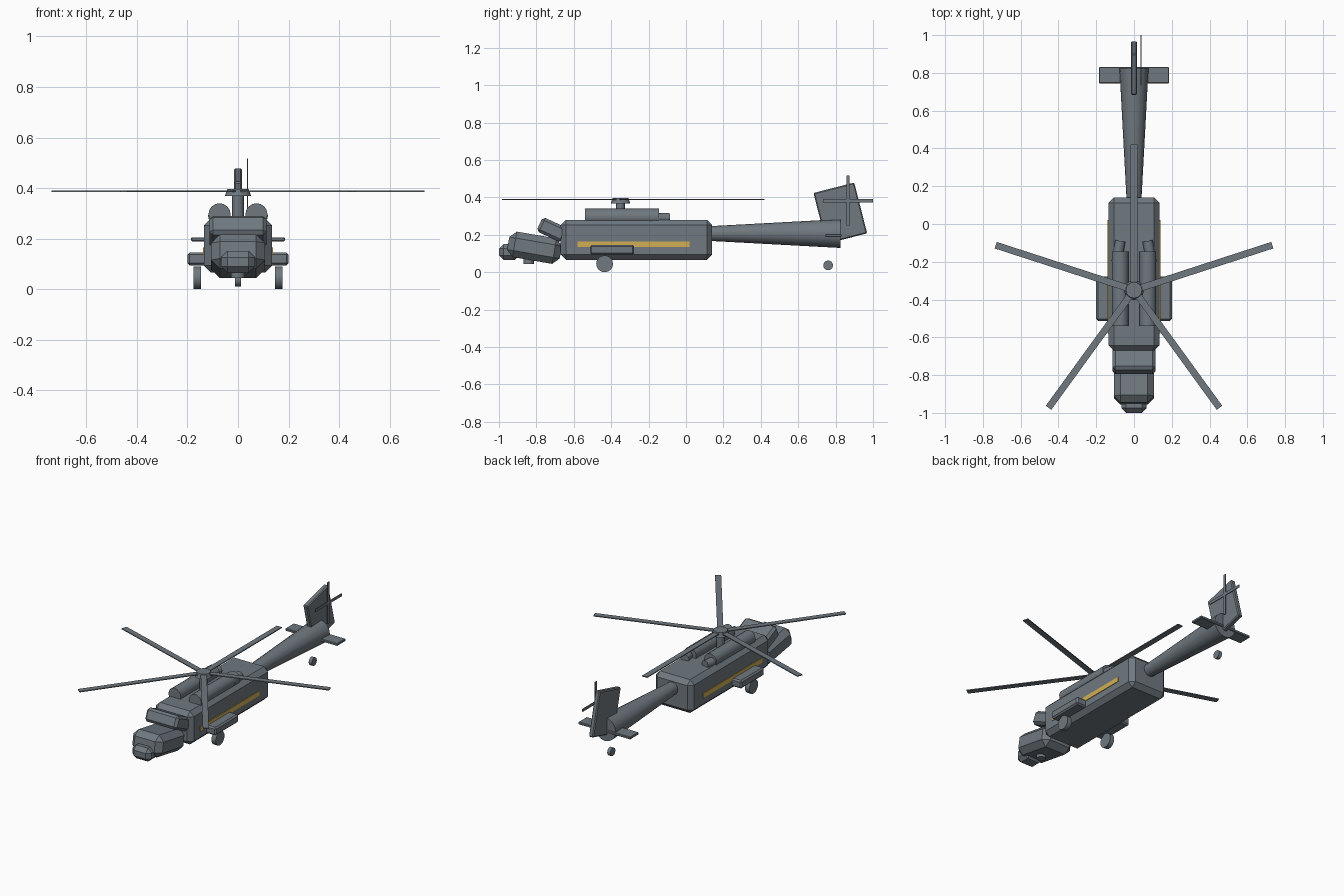
import bpy
import math
from mathutils import Matrix, Vector

if "Cube" in bpy.data.objects:
    bpy.data.objects.remove(bpy.data.objects["Cube"])


def make_material(name, colour):
    mat = bpy.data.materials.new(name)
    mat.use_nodes = True
    mat.diffuse_color = colour
    mat.node_tree.nodes["Principled BSDF"].inputs["Base Color"].default_value = colour
    return mat


GREY = make_material("slate grey", (0.16, 0.19, 0.215, 1))
GOLD = make_material("gold stripe", (0.65, 0.43, 0.09, 1))


def finish(name, mat, chamfer=0):
    obj = bpy.context.object
    obj.name = name
    obj.data.materials.append(mat)
    if chamfer:
        mod = obj.modifiers.new("chamfer", 'BEVEL')
        mod.width = chamfer
        mod.segments = 1
    return obj


def box(name, centre, size, chamfer=0, tilt=0, mat=GREY):
    """Box with chamfered edges, tilted about the x axis."""
    bpy.ops.mesh.primitive_cube_add(size=1, location=centre)
    obj = finish(name, mat, chamfer)
    obj.data.transform(Matrix.Diagonal((*size, 1)))
    obj.rotation_euler.x = tilt
    return obj


def rod(name, start, end, r1, r2=None, sides=16):
    """Cylinder or cone running from start to end."""
    start, end = Vector(start), Vector(end)
    axis = end - start
    bpy.ops.mesh.primitive_cone_add(
        vertices=sides, radius1=r1, radius2=r1 if r2 is None else r2,
        depth=axis.length, location=(start + end) / 2)
    obj = finish(name, GREY)
    obj.rotation_euler = axis.to_track_quat('Z', 'Y').to_euler()
    bpy.ops.object.shade_smooth_by_angle(angle=math.radians(30))
    return obj


# Fuselage, nose and windscreen
box("fuselage", (0, -0.265, 0.173), (0.27, 0.81, 0.214), 0.028)
box("nose", (0, -0.81, 0.131), (0.214, 0.285, 0.138), 0.035, -0.17)
box("windscreen", (0, -0.715, 0.227), (0.226, 0.15, 0.084), 0.015, -0.43)
box("nose_sensor", (0, -0.945, 0.108), (0.134, 0.11, 0.086), 0.025)
rod("chin_turret", (0, -0.842, 0.045), (0, -0.842, 0.11), 0.028)

# Tail boom, fin and stabiliser
rod("tail_boom", (0, 0.12, 0.207), (0, 0.825, 0.207), 0.039, 0.077)
box("tail_fin", (0, 0.825, 0.316), (0.032, 0.225, 0.28), 0.006, 0.25)
box("stabiliser", (0, 0.788, 0.197), (0.37, 0.086, 0.016), 0.003)

# Engines, exhausts, sponsons, wheels and side stripes
for side, label in ((1, "left"), (-1, "right")):
    rod(label + "_engine", (side * 0.073, -0.54, 0.296), (side * 0.073, -0.145, 0.296), 0.044)
    rod(label + "_exhaust", (side * 0.092, -0.2, 0.29), (side * 0.072, -0.09, 0.29), 0.027)
    box(label + "_sponson", (side * 0.16, -0.395, 0.12), (0.08, 0.236, 0.052), 0.009)
    rod(label + "_wheel", (side * 0.147, -0.435, 0.045), (side * 0.177, -0.435, 0.045), 0.045)
    box(label + "_stripe", (side * 0.135, -0.28, 0.15), (0.008, 0.6, 0.03), mat=GOLD)
rod("tail_wheel", (-0.011, 0.76, 0.037), (0.011, 0.76, 0.037), 0.026)

# Main rotor
HUB = Vector((0, -0.35, 0.388))
rod("rotor_mast", (0, HUB.y, 0.27), (0, HUB.y, 0.37), 0.023)
rod("rotor_hub", (0, HUB.y, 0.368), (0, HUB.y, 0.397), 0.052, 0.042)
for i in range(5):
    turn = math.radians(18 + 72 * i)
    arm = Vector((math.cos(turn), math.sin(turn), 0))
    blade = box("rotor_blade", HUB + arm * 0.395, (0.75, 0.036, 0.006))
    blade.rotation_euler.z = turn

# Tail rotor
for i in range(2):
    box("tail_rotor_blade", (0.037, 0.866, 0.383), (0.004, 0.018, 0.268),
        tilt=i * math.pi / 2)
